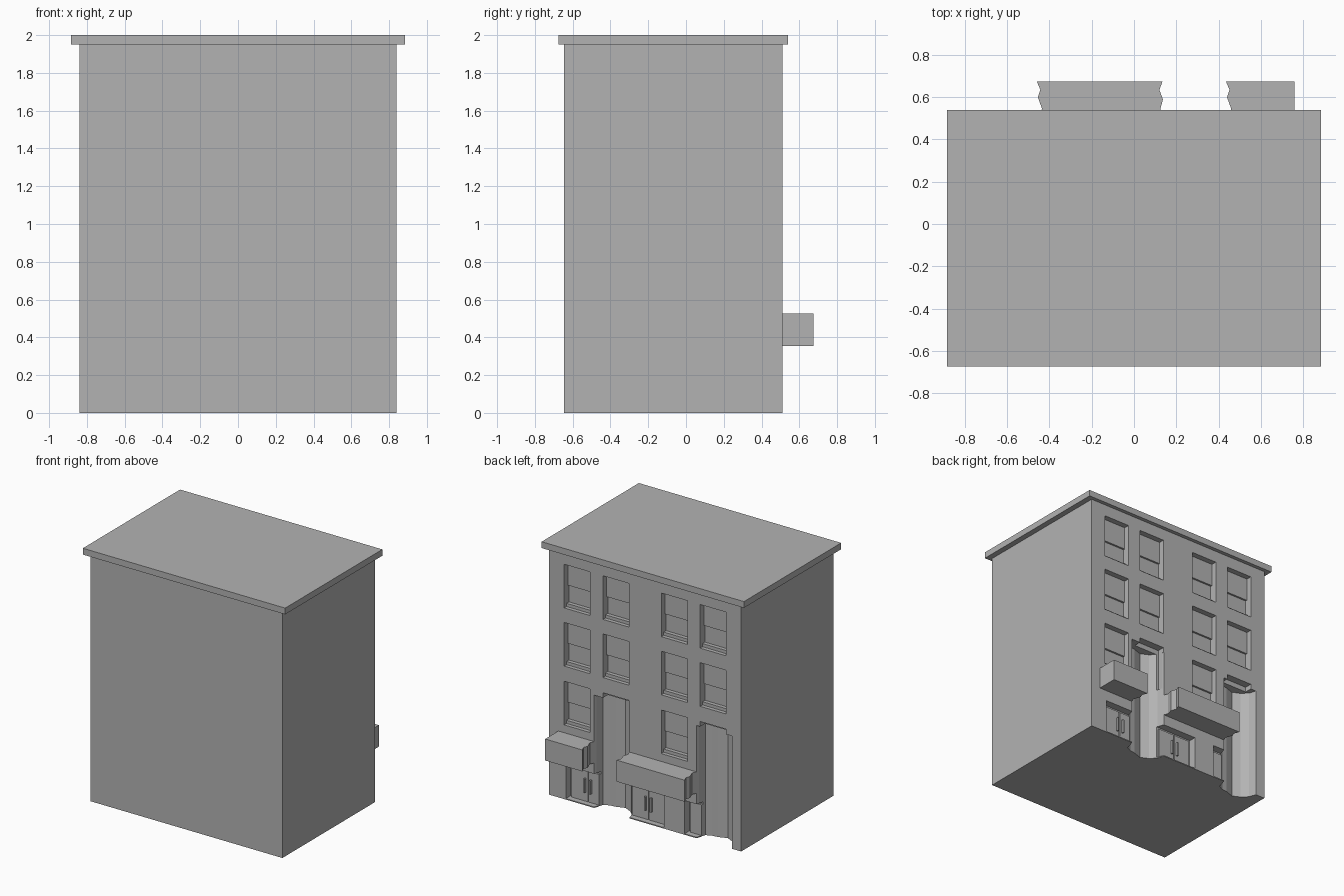
import bpy, bmesh
from mathutils import Matrix, Vector

if "Cube" in bpy.data.objects:
    bpy.data.objects.remove(bpy.data.objects["Cube"])

wall = bpy.data.materials.new("plain_grey")
wall.diffuse_color = (0.45, 0.45, 0.45, 1)
wall.use_nodes = True
wall.node_tree.nodes["Principled BSDF"].inputs["Base Color"].default_value = wall.diffuse_color
BACK = 0.51  # facade plane, the detailed side faces +y


def add_box(bm, x0, x1, y0, y1, z0, z1):
    m = Matrix.Translation(((x0 + x1) / 2, (y0 + y1) / 2, (z0 + z1) / 2))
    bmesh.ops.create_cube(bm, size=1, matrix=m @ Matrix.Diagonal((x1 - x0, y1 - y0, z1 - z0, 1)))


def add_prism(bm, pts, z0, z1):
    f = bm.faces.new([bm.verts.new((x, y, z0)) for x, y in pts])
    ext = bmesh.ops.extrude_face_region(bm, geom=[f])
    vs = [v for v in ext["geom"] if isinstance(v, bmesh.types.BMVert)]
    bmesh.ops.translate(bm, verts=vs, vec=Vector((0, 0, z1 - z0)))
    bmesh.ops.recalc_face_normals(bm, faces=bm.faces)


def finish(name, bm):
    me = bpy.data.meshes.new(name)
    bm.to_mesh(me)
    bm.free()
    ob = bpy.data.objects.new(name, me)
    bpy.context.collection.objects.link(ob)
    me.materials.append(wall)
    return ob


def boxes(name, items):
    bm = bmesh.new()
    for it in items:
        add_box(bm, *it)
    return finish(name, bm)


def cut(ob, cutter):
    mod = ob.modifiers.new("cut", 'BOOLEAN')
    mod.operation = 'DIFFERENCE'
    mod.solver = 'EXACT'
    mod.object = cutter
    bpy.context.view_layer.objects.active = ob
    bpy.ops.object.modifier_apply(modifier=mod.name)


# Main block and roof cornice
body = boxes("building_body", [(-.84, .84, -.645, BACK, 0, 1.95)])
boxes("roof_cornice", [(-.885, .885, -.675, .54, 1.95, 2.0)])

# Window and doorway openings
cols = (.595, .255, -.255, -.595)
tops = (1.857, 1.397, .932)
W, H = .114, .345
openings = [(c - W, c + W, BACK - .06, .7, t - H, t) for c in cols for t in tops]
door_x = (.53, 0, -.51)
openings += [(c - .165, c + .165, BACK - .06, .7, .008, .27) for c in door_x]
opening_cutter = boxes("opening_cutter", openings)

# Two wavy upright niches that bite into wall, doors and awnings
outline = [(.435, .72), (.435, .675), (.452, .635), (.44, .6), (.46, .545), (.44, .49),
           (.425, .43), (.38, .41), (.335, .405), (.262, .38), (.2, .41), (.155, .455),
           (.125, .545), (.137, .59), (.12, .635), (.135, .675), (.135, .72)]
bm = bmesh.new()
for shift in (0, -.895):
    add_prism(bm, [(x + shift, y) for x, y in outline], -.1, .892)
niche_cutter = finish("niche_cutter", bm)

cut(body, opening_cutter)
cut(body, niche_cutter)

# Sash windows: upper sash stands proud of the lower one, with a sill
sashes, sills = [], []
for i, c in enumerate(cols):
    for t in tops:
        if t < 1 and i % 2:
            continue  # this window is lost to the niche
        sashes.append((c - W, c + W, BACK - .065, BACK - .045, t - H / 2 - .01, t))
        sills.append((c - W, c + W, BACK - .065, BACK - .03, t - H, t - H + .025))
boxes("upper_sashes", sashes)
boxes("window_sills", sills)

# Double doors with pull handles
leaves, handles = [], []
for c in door_x:
    for s in (-1, 1):
        a, b = sorted((c + s * .004, c + s * .145))
        leaves.append((a, b, BACK - .07, BACK - .045, .008, .25))
        h = c + s * .025
        handles.append((h - .006, h + .006, BACK - .05, BACK - .028, .08, .19))
doors = boxes("door_leaves", leaves)
cut(doors, niche_cutter)
boxes("door_handles", handles[:4])

# Box awnings, ends trimmed by the niches
awnings = boxes("awnings", [(.40, .76, BACK - .01, .675, .355, .525),
                            (-.50, .16, BACK - .01, .675, .355, .525)])
cut(awnings, niche_cutter)

# Remove the cutters
for ob in (opening_cutter, niche_cutter):
    ob.hide_render = True
    bpy.data.objects.remove(ob)
